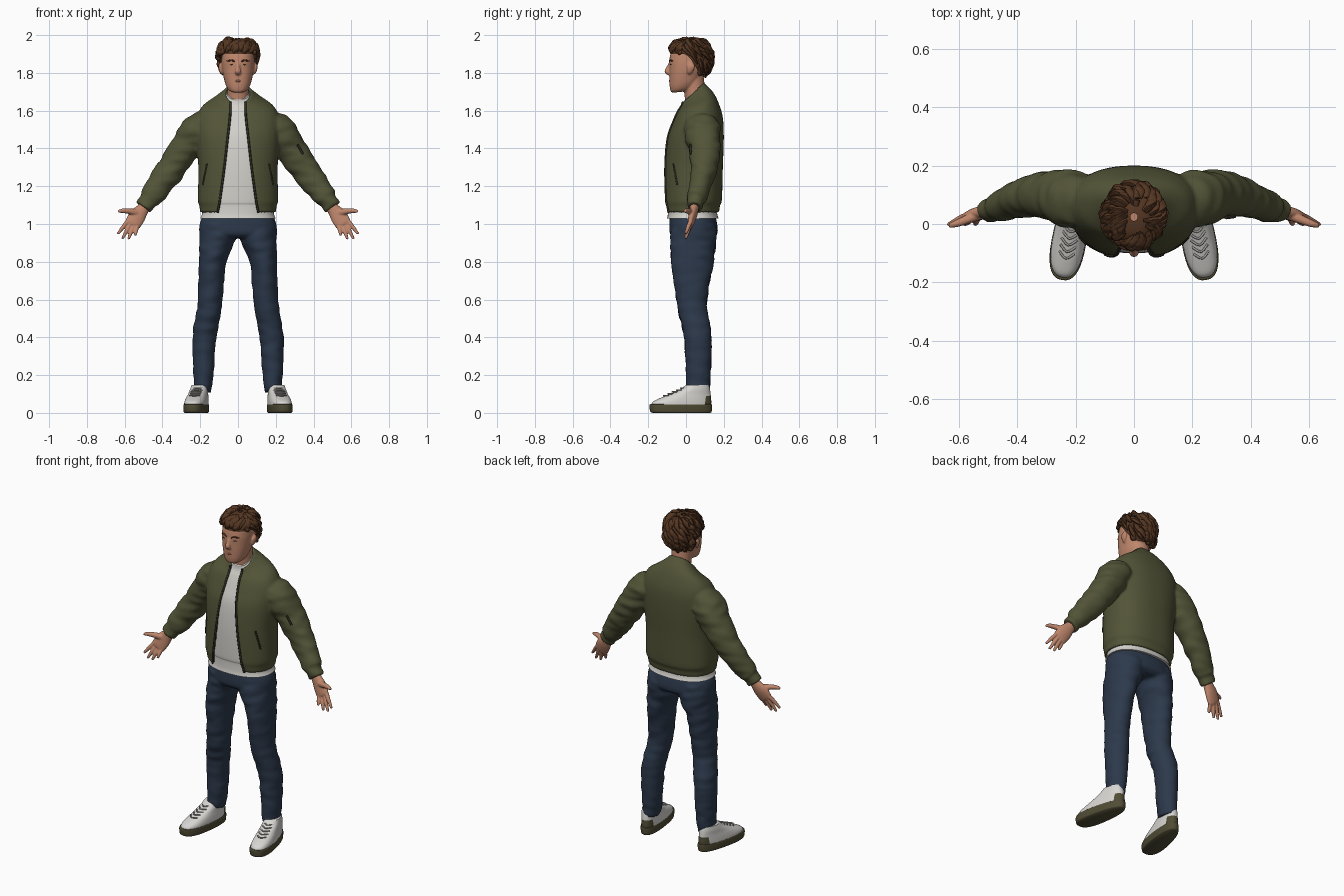
import bpy, bmesh, math, random
from mathutils import Vector, Matrix, noise

cube = bpy.data.objects.get("Cube")
if cube:
    bpy.data.objects.remove(cube, do_unlink=True)
random.seed(7)
TAU = 2 * math.pi


def material(name, *rgb):
    m = bpy.data.materials.new(name)
    m.use_nodes = True
    m.diffuse_color = (*rgb, 1)
    bsdf = m.node_tree.nodes["Principled BSDF"]
    bsdf.inputs["Base Color"].default_value = (*rgb, 1)
    bsdf.inputs["Roughness"].default_value = 0.8
    return m


olive = material("olive cloth", 0.085, 0.088, 0.038)
dark = material("dark trim", 0.03, 0.028, 0.016)
white = material("white cotton", 0.66, 0.64, 0.6)
denim = material("navy denim", 0.025, 0.04, 0.07)
skin = material("skin", 0.52, 0.24, 0.15)
lip_tone = material("lip", 0.36, 0.13, 0.09)
brown = material("brown hair", 0.09, 0.037, 0.016)
leather = material("white leather", 0.68, 0.67, 0.64)
rubber = material("olive rubber", 0.08, 0.072, 0.035)
lace_grey = material("grey lace", 0.36, 0.35, 0.33)


def spline(rows, steps=6):
    """Smooth curve through rows of numbers."""
    ext = [rows[0], *rows, rows[-1]]
    out = []
    for a, b, c, d in zip(ext, ext[1:], ext[2:], ext[3:]):
        for k in range(steps):
            t = k / steps
            out.append([0.5 * (2*q + (r-p)*t + (2*p - 5*q + 4*r - s)*t*t + (3*q - p - 3*r + s)*t**3)
                        for p, q, r, s in zip(a, b, c, d)])
    return out + [list(rows[-1])]


def grid(bm, rings, closed=True, caps=True):
    vs = [[bm.verts.new(p) for p in ring] for ring in rings]
    n = len(vs[0])
    for lo, hi in zip(vs, vs[1:]):
        for j in range(n if closed else n - 1):
            k = (j + 1) % n
            bm.faces.new((lo[j], lo[k], hi[k], hi[j]))
    if closed and caps:
        bm.faces.new(vs[0][::-1])
        bm.faces.new(vs[-1])


def spow(v, e):
    return math.copysign(abs(v) ** e, v)


def ring_point(row, a, p=2.3, taper=0):
    """Point on a level ring: row is z, half width, front y, back y, tilt."""
    z, rx, yf, yb = row[:4]
    tilt = row[4] if len(row) > 4 else 0
    cy, ry = (yf + yb) / 2, (yb - yf) / 2
    c = spow(math.cos(a), 2 / p)
    x = rx * spow(math.sin(a), 2 / p) * (1 + taper * c)
    return Vector((x, cy - ry * c, z - tilt * ry * c))


def stack(bm, rows, n=40, **kw):
    grid(bm, [[ring_point(r, TAU * j / n, **kw) for j in range(n)] for r in spline(rows)])


def tube(bm, pts, n=12, steps=6, fold=0):
    """Tube along x, y, z with two radii per point, optionally creased."""
    rows = spline(pts, steps)
    cs = [Vector(r[:3]) for r in rows]
    rings = []
    for i, r in enumerate(rows):
        t = (cs[min(i + 1, len(cs) - 1)] - cs[max(i - 1, 0)]).normalized()
        b1 = Vector((0, 1, 0)).cross(t)
        b1 = b1.normalized() if b1.length > 0.05 else Vector((1, 0, 0))
        b2 = t.cross(b1)
        ring = []
        for j in range(n):
            a = TAU * j / n
            off = b1 * r[3] * math.sin(a) - b2 * r[4] * math.cos(a)
            q = cs[i] + off
            crease = noise.noise(Vector((q.x * 10, q.y * 10, q.z * 28)))
            ring.append(cs[i] + off * (1 + fold * crease))
        rings.append(ring)
    grid(bm, rings)


def flip(pts, s):
    return [(s * p[0], *p[1:]) for p in pts]


def line(bm, pts, r, n=8):
    tube(bm, [(*p, r, r) for p in pts], n, 3)


def make(name, bm, *mats, mirror=False, shell=0, voxel=0):
    me = bpy.data.meshes.new(name)
    bm.to_mesh(me)
    bm.free()
    me.shade_smooth()
    me.set_sharp_from_angle(angle=math.radians(55))
    ob = bpy.data.objects.new(name, me)
    bpy.context.collection.objects.link(ob)
    for m in mats:
        me.materials.append(m)
    if mirror:
        ob.modifiers.new("mirror", 'MIRROR').use_mirror_merge = False
    if shell:
        sol = ob.modifiers.new("thickness", 'SOLIDIFY')
        sol.thickness, sol.offset = shell, -1
    if voxel:
        rem = ob.modifiers.new("merge", 'REMESH')
        rem.mode, rem.voxel_size, rem.use_smooth_shade = 'VOXEL', voxel, True
        smo = ob.modifiers.new("soften", 'SMOOTH')
        smo.factor, smo.iterations = 0.5, 3
    return ob


# Jacket: open body shell (last column is the half width of the opening) and sleeves
body = [(1.06, .2, -.108, .175, 0, .108), (1.1, .205, -.112, .18, 0, .1), (1.13, .212, -.116, .19, 0, .095),
        (1.3, .21, -.115, .195, 0, .072), (1.45, .222, -.1, .2, 0, .055), (1.55, .222, -.07, .195, .1, .045),
        (1.62, .19, -.045, .17, .25, .04), (1.66, .125, -.03, .14, .5, .04),
        (1.685, .08, -.025, .105, .8, .04), (1.695, .075, -.025, .1, .85, .04)]
sleeve = [(.15, .075, 1.53, .055, .07), (.21, .085, 1.5, .088, .098), (.3, .1, 1.37, .079, .08),
          (.39, .085, 1.24, .073, .062), (.46, .058, 1.145, .06, .052), (.475, .052, 1.125, .049, .043),
          (.502, .046, 1.088, .046, .04)]


def edge_angle(row):
    return math.asin((row[5] / row[1]) ** 1.15)


bm = bmesh.new()
rows = spline(body, 8)
n = 64
grid(bm, [[ring_point(r, edge_angle(r) + (TAU - 2 * edge_angle(r)) * j / n) for j in range(n + 1)]
          for r in rows], closed=False)
for s in (1, -1):
    tube(bm, flip(sleeve, s), 32, 10, fold=0.13)
make("jacket", bm, olive, shell=.016, voxel=.008)

# Zip edges, slanted pocket welts and sleeve pocket
bm = bmesh.new()
for s in (1, -1):
    line(bm, [ring_point(r, s * edge_angle(r)) for r in rows[::3]], .006)
    line(bm, [ring_point(rows[20], s * 1.05), ring_point(rows[25], s * .85)], .005)
make("jacket_zip", bm, dark)
bm = bmesh.new()
line(bm, [(.315, .022, 1.42), (.345, .026, 1.37)], .006)
make("sleeve_pocket_zip", bm, dark)

# Shirt follows the inside of the jacket and hangs below it
bm = bmesh.new()
inner = [(r[0], r[1] - .017, r[2] + .017, r[3] - .017, r[4]) for r in body[1:]]
stack(bm, [(1.03, .2, -.1, .172, 0), (1.055, .19, -.096, .165, 0)] + inner, 56)
make("shirt", bm, white)

# Trousers: hips and two creased legs
leg = [(.1875, .0625, .11, .044, .063), (.182, .065, .2, .053, .066), (.178, .062, .4, .063, .073),
       (.15, .033, .57, .066, .078), (.135, .033, .8, .072, .112), (.108, .04, .93, .096, .122),
       (.105, .04, 1.0, .09, .115)]
bm = bmesh.new()
stack(bm, [(.925, .17, -.06, .14), (.95, .203, -.086, .167), (1.0, .203, -.088, .165), (1.045, .185, -.085, .155)])
for s in (1, -1):
    tube(bm, flip(leg, s), 32, 12, fold=0.09)
make("trousers", bm, denim, voxel=.009)

# Head with neck, nose and ears
bm = bmesh.new()
stack(bm, [(1.7, .03, -.066, .02, .1), (1.712, .05, -.079, .045, .2), (1.74, .066, -.086, .07, .2),
           (1.78, .077, -.088, .085, .1), (1.82, .084, -.088, .1, 0), (1.87, .087, -.088, .12, 0),
           (1.92, .08, -.074, .11, 0), (1.945, .05, -.04, .08, 0), (1.955, .02, 0, .05, 0)])
tube(bm, [(0, .055, 1.58, .07, .06), (0, .05, 1.66, .058, .056), (0, .038, 1.78, .058, .056)], 24)
tube(bm, [(0, -.08, 1.855, .009, .01), (0, -.094, 1.825, .011, .012), (0, -.1, 1.808, .016, .014),
          (0, -.088, 1.796, .014, .01)])
for s in (1, -1):
    tube(bm, flip([(.09, .024, 1.85, .006, .012), (.094, .026, 1.835, .01, .022), (.09, .02, 1.81, .009, .016),
                   (.084, .014, 1.795, .005, .007)], s))
make("head", bm, skin, voxel=.005)

# Face details
bm = bmesh.new()
tube(bm, [(.016, -.087, 1.86, .003, .004), (.036, -.083, 1.867, .005, .005), (.058, -.069, 1.862, .003, .004)])
make("eyebrows", bm, brown, mirror=True)
bm = bmesh.new()
tube(bm, [(.024, -.083, 1.842, .001, .002), (.034, -.082, 1.844, .004, .003), (.046, -.076, 1.842, .001, .002)])
make("eyes", bm, dark, mirror=True)
bm = bmesh.new()
tube(bm, [(-.025, -.079, 1.758, .002, .003), (0, -.086, 1.757, .006, .005), (.025, -.079, 1.758, .002, .003)])
make("lips", bm, lip_tone)


# Hair: a cap above the hairline, covered in swept locks
def hairline(az):
    t = min(max((abs(math.remainder(az, TAU)) / math.pi - .4) / .35, 0), 1)
    return .22 - 1.25 * t * t * (3 - 2 * t)


def hair_point(az, el, s=1.0):
    c = max(math.cos(el), 0) ** 0.7 * s
    return Vector((.1 * c * math.sin(az), .024 - .11 * c * math.cos(az),
                   min(1.877 + .1 * s * math.sin(el), 1.987)))


bm = bmesh.new()
grid(bm, [[hair_point(TAU * j / 40, hairline(TAU * j / 40) * (1 - u / 12) + 1.52 * u / 12) for j in range(40)]
          for u in range(13)], caps=False)
for i in range(150):
    az = random.uniform(-math.pi, math.pi)
    swirl = random.uniform(.1, .7)
    if abs(az) < 0.9:
        el, drop = random.uniform(.3, .6), random.uniform(-.8, -.4)
    else:
        el, drop = random.uniform(hairline(az) + .3, 1.45), random.uniform(.4, .9)
    wide = random.uniform(.012, .019)
    lock = []
    for k, lift, size in ((0, .99, .6), (.35, 1.07, 1), (.7, 1.06, .8), (1, 1.12, .15)):
        a = az + swirl * k
        e = max(el - drop * k, hairline(a) + .08)
        lock.append((*hair_point(a, e, lift), wide * size, wide * size * .75))
    tube(bm, lock, 7, 4)
make("hair", bm, brown)

# Hands: palm, four fingers and thumb
bm = bmesh.new()
tube(bm, [(.475, .05, 1.125, .03, .025), (.5, .044, 1.085, .032, .024), (.53, .036, 1.045, .044, .022),
          (.555, .025, 1.005, .044, .017), (.563, .022, .993, .036, .012)], 20)
fingers = [((.584, 1.015), (.636, .948)), ((.569, 1.003), (.612, .922)),
           ((.552, .995), (.58, .92)), ((.534, .992), (.544, .94))]
for (x, z), (tx, tz) in fingers:
    tube(bm, [(x, .025, z, .011, .012), ((x + tx) / 2, .01, (z + tz) / 2, .0105, .011), (tx, -.002, tz, .007, .007)])
tube(bm, [(.535, .03, 1.06, .02, .018), (.58, .012, 1.068, .015, .015), (.612, .0, 1.07, .012, .012),
          (.634, -.006, 1.066, .007, .007)])
make("hands", bm, skin, mirror=True, voxel=.004)

# Shoes, turned out: sole, upper with heel patch, laces
turn_out = Matrix.Translation((.212, 0, 0)) @ Matrix.Rotation(.18, 4, 'Z')
bm = bmesh.new()
stack(bm, [(0, .052, -.178, .13), (.008, .057, -.192, .138), (.04, .058, -.195, .14), (.046, .054, -.19, .136)],
      p=2.5, taper=.14)
bm.transform(turn_out)
make("shoe_soles", bm, rubber, mirror=True)

bm = bmesh.new()
stack(bm, [(.04, .056, -.188, .135), (.06, .055, -.176, .136), (.08, .052, -.135, .134), (.1, .048, -.085, .132),
           (.125, .045, -.03, .128), (.148, .04, .0, .122)], p=2.4, taper=.14)
for f in bm.faces:
    c = f.calc_center_median()
    f.material_index = int(c.y > .1 and c.z < .09)
bm.transform(turn_out)
make("shoe_uppers", bm, leather, rubber, mirror=True)

bm = bmesh.new()
for i in range(5):
    y, z = -.12 + .023 * i, .09 + .0097 * i
    line(bm, [(-.027, y + .022, z + .002), (0, y, z + .002), (.027, y + .022, z + .002)], .004)
bm.transform(turn_out)
make("shoe_laces", bm, lace_grey, mirror=True)
